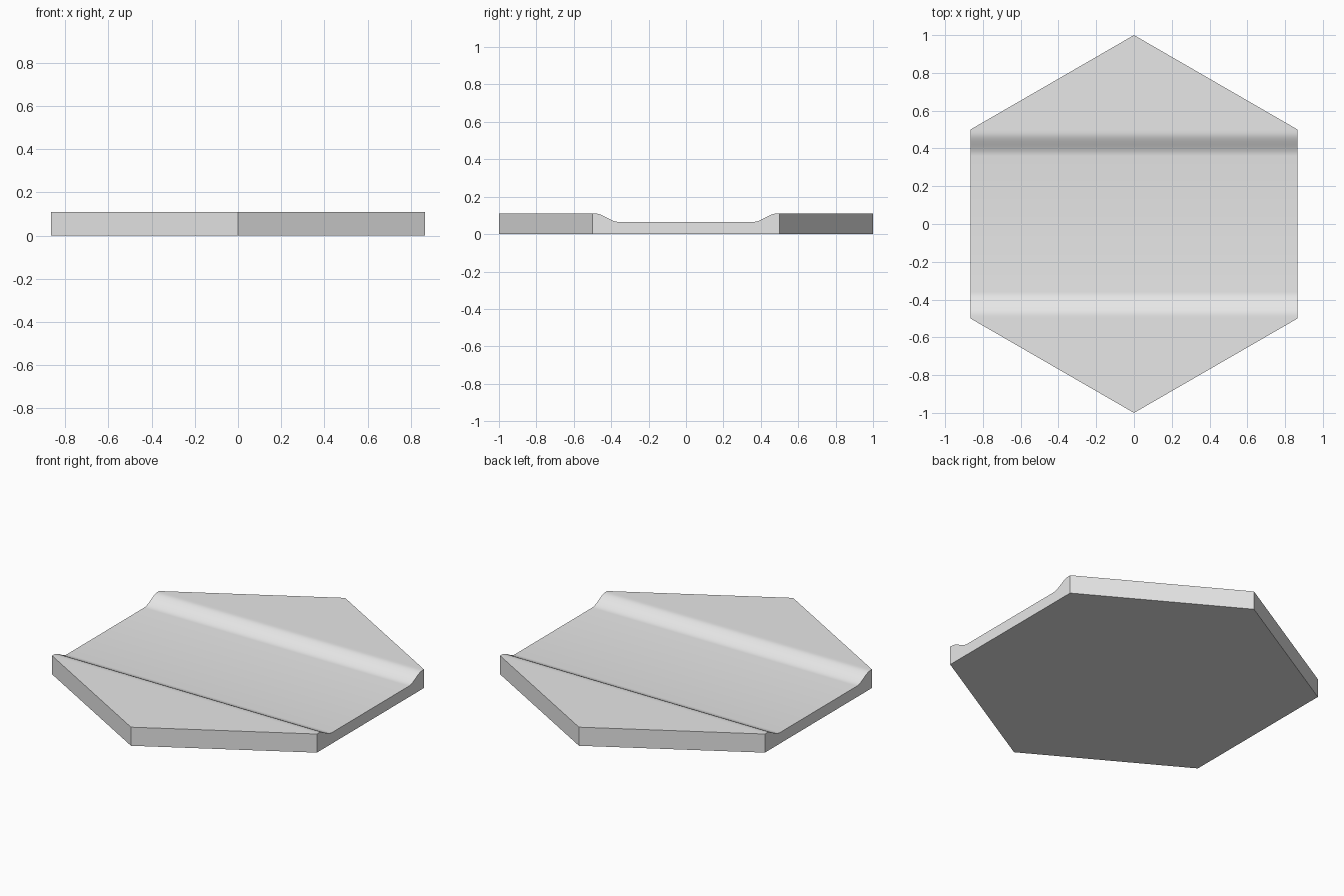
import bpy, bmesh, math

cube = bpy.data.objects.get("Cube")
if cube:
    bpy.data.objects.remove(cube, do_unlink=True)

RADIUS = 1.0
HALF_WIDTH = RADIUS * math.cos(math.radians(30))
BANK_HEIGHT = 0.11
BED_HEIGHT = 0.065
BED_EDGE, BANK_EDGE = 0.36, 0.485
STEPS = 10

# Plain grey
grey = bpy.data.materials.new("light_grey")
grey.use_nodes = True
grey.diffuse_color = (0.8, 0.8, 0.8, 1)
grey.node_tree.nodes["Principled BSDF"].inputs["Base Color"].default_value = (0.8, 0.8, 0.8, 1)


def half_width(y):
    """Half the hexagon's width at depth y."""
    return HALF_WIDTH * min(1, 2 * (RADIUS - abs(y)))


def height(y):
    """Flat bed, S-curved slope, flat bank."""
    t = min(1, max(0, (abs(y) - BED_EDGE) / (BANK_EDGE - BED_EDGE)))
    return BED_HEIGHT + (BANK_HEIGHT - BED_HEIGHT) * t * t * (3 - 2 * t)


# Depth stations, mirrored front to back
stations = [BED_EDGE + (BANK_EDGE - BED_EDGE) * i / STEPS for i in range(STEPS + 1)]
stations += [RADIUS / 2, RADIUS]
stations = [-y for y in reversed(stations)] + stations

# Hexagonal tile with a channel running side to side
bm = bmesh.new()
rings = []
for y in stations:
    w, h = half_width(y), height(y)
    rings.append([bm.verts.new(p) for p in ((-w, y, 0), (w, y, 0), (w, y, h), (-w, y, h))])
for a, b in zip(rings, rings[1:]):
    for i in range(4):
        j = (i + 1) % 4
        bm.faces.new((a[i], a[j], b[j], b[i]))
bmesh.ops.remove_doubles(bm, verts=bm.verts, dist=0.0001)
bmesh.ops.recalc_face_normals(bm, faces=bm.faces)

mesh = bpy.data.meshes.new("channel_tile")
bm.to_mesh(mesh)
bm.free()
mesh.materials.append(grey)
tile = bpy.data.objects.new("channel_tile", mesh)
bpy.context.collection.objects.link(tile)

# Smooth slopes, sharp rim
bpy.ops.object.select_all(action="DESELECT")
tile.select_set(True)
bpy.context.view_layer.objects.active = tile
bpy.ops.object.shade_smooth_by_angle(angle=math.radians(30))
